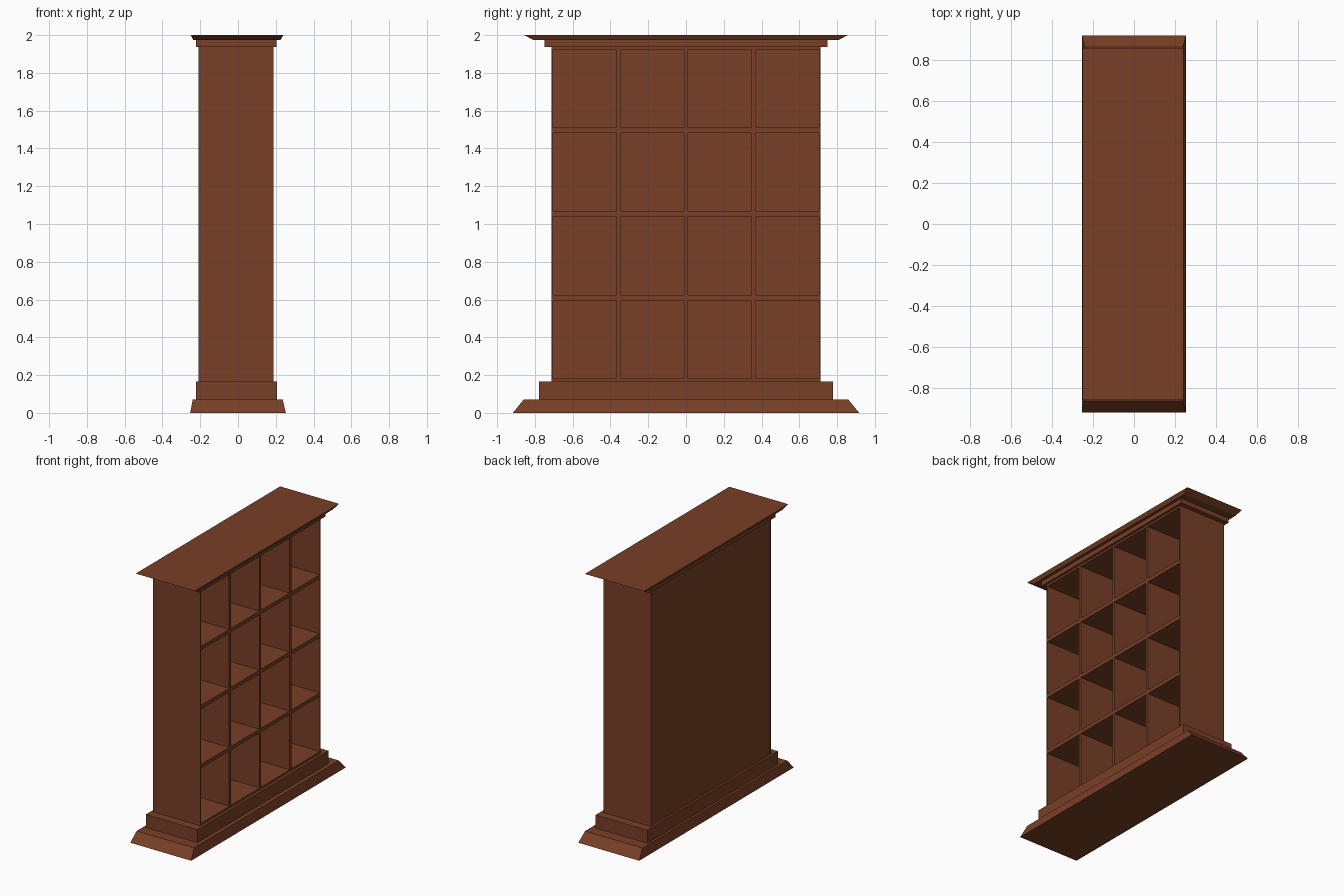
import bpy, bmesh

if "Cube" in bpy.data.objects:
    bpy.data.objects.remove(bpy.data.objects["Cube"])

wood = bpy.data.materials.new("brown_wood")
wood.diffuse_color = (0.19, 0.05, 0.019, 1)
wood.use_nodes = True
wood.node_tree.nodes["Principled BSDF"].inputs["Base Color"].default_value = wood.diffuse_color


def slab(name, z0, z1, low, high=None):
    """Closed block from a lower to an upper rectangle (x0, x1, y0, y1)."""
    high = high or low
    bm = bmesh.new()
    rings = []
    for (x0, x1, y0, y1), z in ((low, z0), (high, z1)):
        rings.append([bm.verts.new((x, y, z)) for x, y in
                      ((x0, y0), (x1, y0), (x1, y1), (x0, y1))])
    bm.faces.new(rings[0][::-1])
    bm.faces.new(rings[1])
    for i in range(4):
        j = (i + 1) % 4
        bm.faces.new((rings[0][i], rings[0][j], rings[1][j], rings[1][i]))
    mesh = bpy.data.meshes.new(name)
    bm.to_mesh(mesh)
    bm.free()
    mesh.materials.append(wood)
    obj = bpy.data.objects.new(name, mesh)
    bpy.context.collection.objects.link(obj)
    return obj


# Stepped plinth
slab("base_skirt", 0, 0.07, (-0.253, 0.253, -0.917, 0.917), (-0.24, 0.237, -0.86, 0.86))
slab("plinth", 0.07, 0.167, (-0.222, 0.207, -0.777, 0.777))

# Cornice
slab("cornice_moulding", 1.938, 1.973, (-0.222, 0.204, -0.748, 0.748))
slab("cornice_top", 1.973, 2.0, (-0.236, 0.224, -0.805, 0.805), (-0.25, 0.24, -0.857, 0.857))

# Carcass: side panels, back, floor and ceiling
for side, s in (("left", -1), ("right", 1)):
    ys = sorted((s * 0.705, s * 0.713))
    slab(side + "_side_panel", 0.167, 1.938, (-0.208, 0.187, *ys))
slab("back_panel", 0.167, 1.938, (-0.206, -0.19, -0.705, 0.705))
slab("bottom_shelf", 0.167, 0.183, (-0.19, 0.187, -0.705, 0.705))
slab("top_board", 1.923, 1.938, (-0.19, 0.187, -0.705, 0.705))

# Shelves and upright dividers forming the 4 x 4 grid
for i, z in enumerate((0.61, 1.054, 1.497)):
    slab(f"shelf_{i + 1}", z - 0.014, z + 0.014, (-0.19, 0.186, -0.705, 0.705))
for i, y in enumerate((-0.358, 0.0, 0.358)):
    slab(f"divider_{i + 1}", 0.183, 1.923, (-0.19, 0.185, y - 0.011, y + 0.011))
